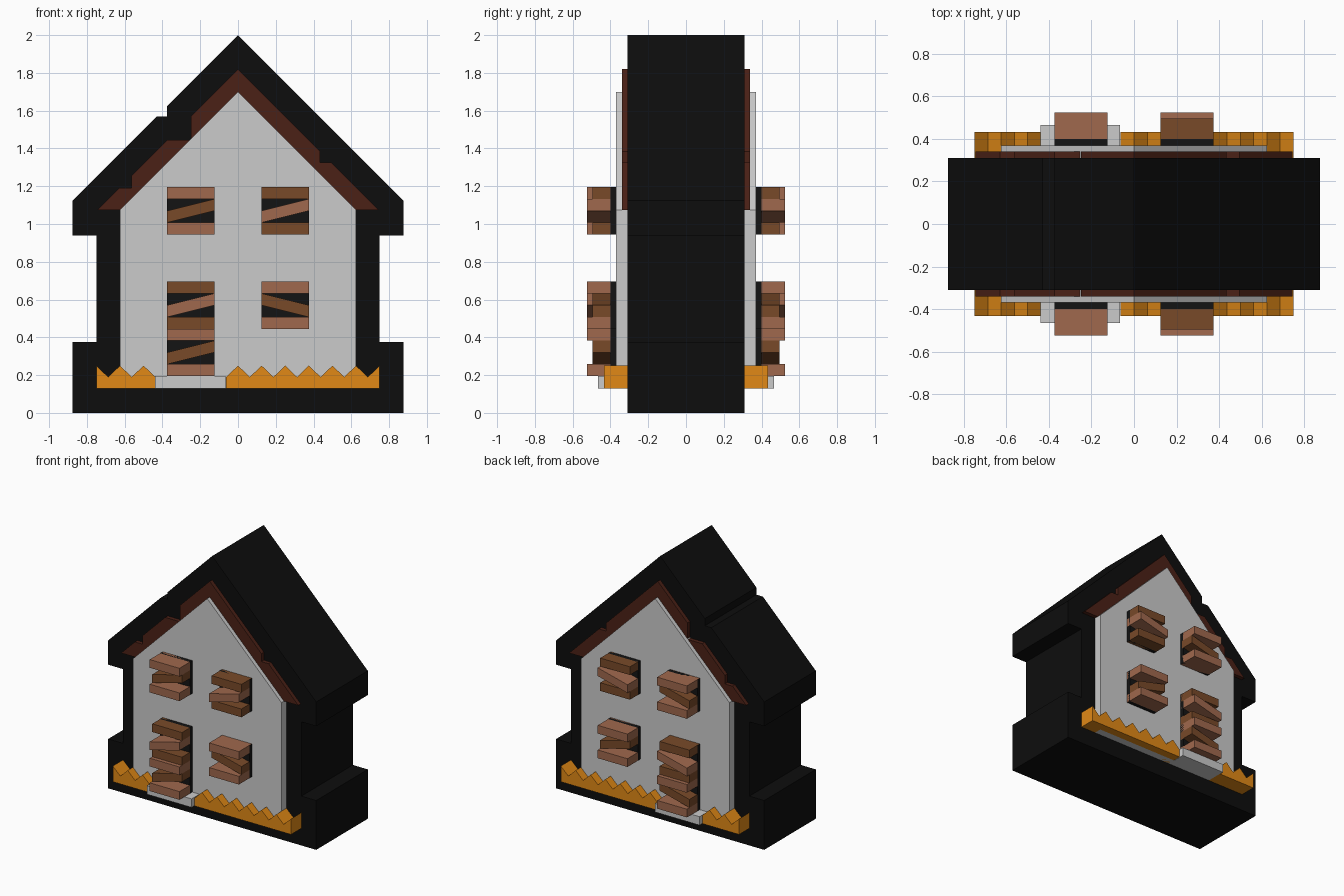
import bpy, bmesh

if "Cube" in bpy.data.objects:
    bpy.data.objects.remove(bpy.data.objects["Cube"])

def material(name, rgb):
    m = bpy.data.materials.new(name)
    m.diffuse_color = (*rgb, 1)
    m.use_nodes = True
    m.node_tree.nodes["Principled BSDF"].inputs["Base Color"].default_value = m.diffuse_color
    return m

BLACK = material("black", (0.004, 0.004, 0.004))
PANE = material("pane_black", (0.007, 0.007, 0.007))
RUST = material("rust_trim", (0.07, 0.015, 0.008))
LIGHT = material("light_wood", (0.35, 0.14, 0.075))
DARK = material("dark_wood", (0.19, 0.068, 0.022))
ORANGE = material("orange_grass", (0.75, 0.25, 0.008))

def prism(name, profile, y0, y1, mat=None, mirror=False):
    """Extrude an (x, z) profile from y0 to y1, optionally mirrored to the back."""
    bm = bmesh.new()
    face = bm.faces.new([bm.verts.new((x, y0, z)) for x, z in profile])
    ext = bmesh.ops.extrude_face_region(bm, geom=[face])
    moved = [v for v in ext["geom"] if isinstance(v, bmesh.types.BMVert)]
    bmesh.ops.translate(bm, verts=moved, vec=(0, y1 - y0, 0))
    bmesh.ops.recalc_face_normals(bm, faces=bm.faces)
    mesh = bpy.data.meshes.new(name)
    bm.to_mesh(mesh)
    bm.free()
    if mat:
        mesh.materials.append(mat)
    ob = bpy.data.objects.new(name, mesh)
    bpy.context.collection.objects.link(ob)
    if mirror:
        mod = ob.modifiers.new("back_copy", 'MIRROR')
        mod.use_axis = (False, True, False)
        mod.use_mirror_merge = False
    return ob

def rect(x0, x1, z0, z1):
    return [(x0, z0), (x1, z0), (x1, z1), (x0, z1)]

# Thick black house silhouette with a notch in the left roof
prism("house_body", [
    (-0.875, 0), (0.875, 0), (0.875, 0.375), (0.75, 0.375), (0.75, 0.94),
    (0.875, 0.94), (0.875, 1.125), (0, 2), (-0.375, 1.625), (-0.375, 1.57),
    (-0.43, 1.57), (-0.875, 1.125), (-0.875, 0.94), (-0.75, 0.94),
    (-0.75, 0.375), (-0.875, 0.375)], -0.31, 0.31, BLACK)

# Broken roof trim
prism("roof_trim", [
    (-0.745, 1.075), (0.745, 1.075), (0.495, 1.325), (0.435, 1.325),
    (0.435, 1.385), (0, 1.82), (-0.25, 1.57), (-0.25, 1.445), (-0.375, 1.445),
    (-0.565, 1.255), (-0.565, 1.19), (-0.63, 1.19)], -0.34, 0.34, RUST)

# Gabled wall
prism("gable_wall", [(-0.625, 0.13), (0.625, 0.13), (0.625, 1.075),
                     (0, 1.7), (-0.625, 1.075)], -0.37, 0.37)

# Door step
prism("door_step", rect(-0.44, -0.065, 0.13, 0.195), -0.465, -0.3, None, True)

# Zigzag grass strips
def grass(name, x0, count, high):
    top = [(x0 + i * 0.0625, 0.25 if (i % 2 == 0) == high else 0.19)
           for i in range(count)]
    prism(name, [(top[-1][0], 0.13), (x0, 0.13)] + top, -0.433, -0.3, ORANGE, True)

grass("grass_left", -0.75, 6, True)
grass("grass_right", -0.0625, 14, False)

# Boarded openings: 'f' is a flat plank, 'u' slants up and 'd' slants down to the right
S = 0.0625
def boarded(name, x0, z0, pattern, light):
    x1 = x0 + 0.25
    height = sum(1 if p == 'f' else 2 for p in pattern) * S
    prism(name + "_pane", rect(x0, x1, z0, z0 + height), -0.40, -0.36, PANE, True)
    z = z0
    for i, p in enumerate(pattern):
        left = z + (S if p == 'd' else 0)
        right = z + (S if p == 'u' else 0)
        prism(f"{name}_plank_{i + 1}",
              [(x0, left), (x1, right), (x1, right + S), (x0, left + S)],
              -0.525 if light else -0.495, -0.37, LIGHT if light else DARK, True)
        z += S if p == 'f' else 2 * S
        light = not light

boarded("upper_left_window", -0.375, 0.945, "fuf", True)
boarded("upper_right_window", 0.125, 0.945, "fuf", False)
boarded("lower_right_window", 0.125, 0.445, "fdf", True)
boarded("door", -0.375, 0.195, "fuffuf", True)
